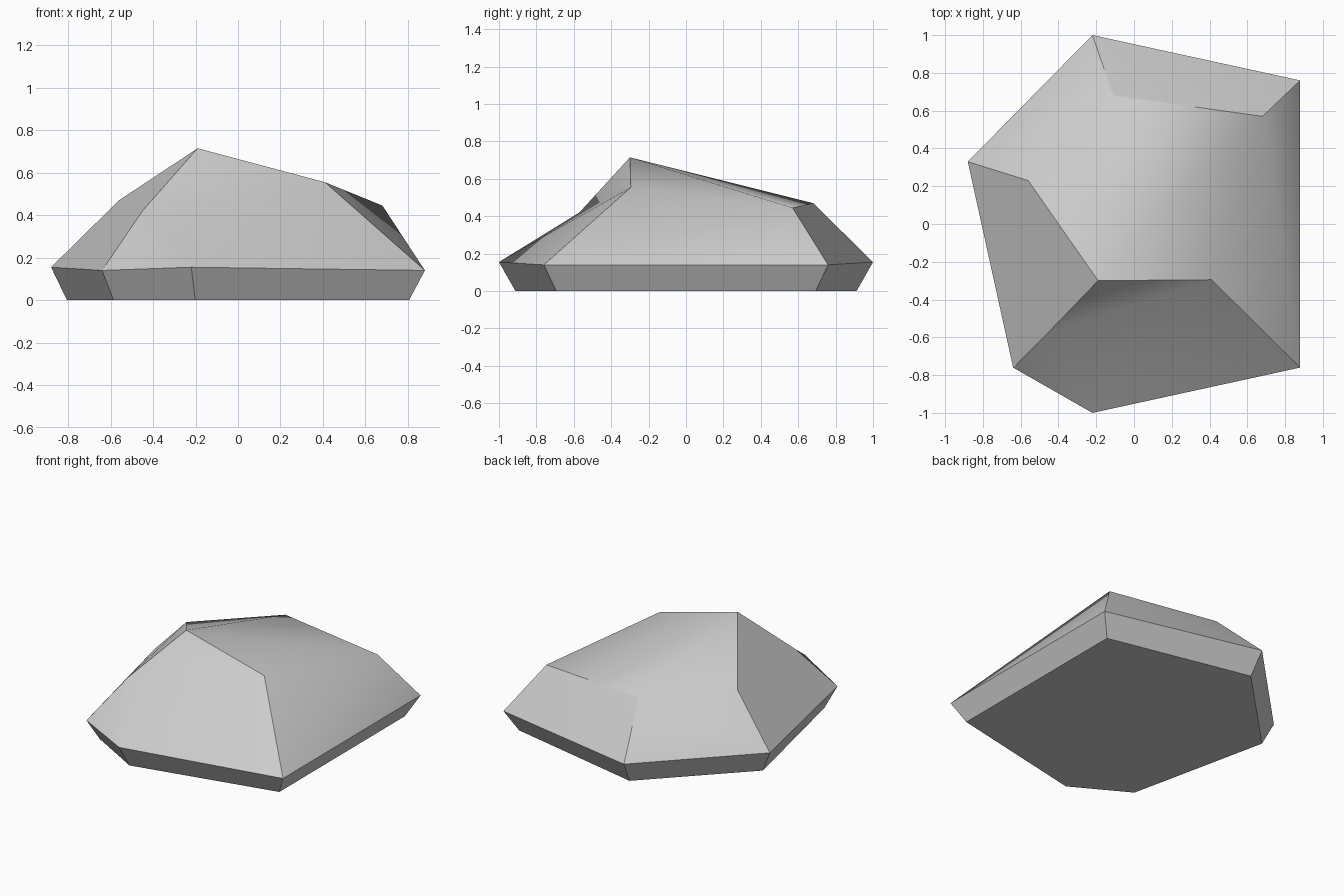
import bpy
import bmesh
from mathutils import Vector

cube = bpy.data.objects.get("Cube")
if cube:
    bpy.data.objects.remove(cube, do_unlink=True)

# Stone colour
stone = bpy.data.materials.new("stone_grey")
stone.use_nodes = True
GREY = (0.6, 0.6, 0.6, 1)
stone.diffuse_color = GREY
bsdf = stone.node_tree.nodes["Principled BSDF"]
bsdf.inputs["Base Color"].default_value = GREY
bsdf.inputs["Roughness"].default_value = 0.9

# Widest outline of the rock, and the corners of its crown
rim = {
    "back": (-0.22, 1.0, 0.155),
    "back_left": (0.88, 0.76, 0.14),
    "front_left": (0.88, -0.76, 0.14),
    "front": (-0.22, -1.0, 0.155),
    "front_right": (-0.64, -0.76, 0.14),
    "right": (-0.88, 0.33, 0.155),
}
crown = {
    "peak": (-0.19, -0.30, 0.715),
    "shoulder": (0.41, -0.295, 0.555),
    "heel": (0.68, 0.57, 0.445),
    "nape": (-0.11, 0.68, 0.47),
    "hip": (-0.56, 0.23, 0.47),
    "brow": (-0.45, -0.57, 0.42),
}

# Facets of each broad side; shading is smooth inside a side only
sides = {
    "front_side": ["front front_left shoulder", "front shoulder brow",
                   "peak brow shoulder", "front brow front_right"],
    "right_side": ["front_right brow peak hip right"],
    "crown_side": ["peak shoulder heel", "peak heel nape", "peak nape hip",
                   "right hip nape", "right nape back",
                   "shoulder front_left heel", "front_left back_left heel"],
    "back_side": ["back heel back_left", "back nape heel"],
}

bm = bmesh.new()
verts = {name: bm.verts.new(co) for name, co in {**rim, **crown}.items()}
group = {}
for side, facets in sides.items():
    for facet in facets:
        group[bm.faces.new([verts[n] for n in facet.split()])] = side

# Undercut skirt and flat underside
foot = [bm.verts.new(Vector((co[0] * 0.915, co[1] * 0.912, 0))) for co in rim.values()]
edge_ring = [verts[n] for n in rim]
for i in range(len(foot)):
    j = (i + 1) % len(foot)
    group[bm.faces.new((edge_ring[i], edge_ring[j], foot[j], foot[i]))] = i
group[bm.faces.new(foot)] = "underside"

bmesh.ops.recalc_face_normals(bm, faces=bm.faces[:])
for face in bm.faces:
    face.smooth = True
for edge in bm.edges:
    edge.smooth = len({group[f] for f in edge.link_faces}) == 1

mesh = bpy.data.meshes.new("rock")
bm.to_mesh(mesh)
bm.free()
mesh.materials.append(stone)
rock = bpy.data.objects.new("rock", mesh)
bpy.context.collection.objects.link(rock)
